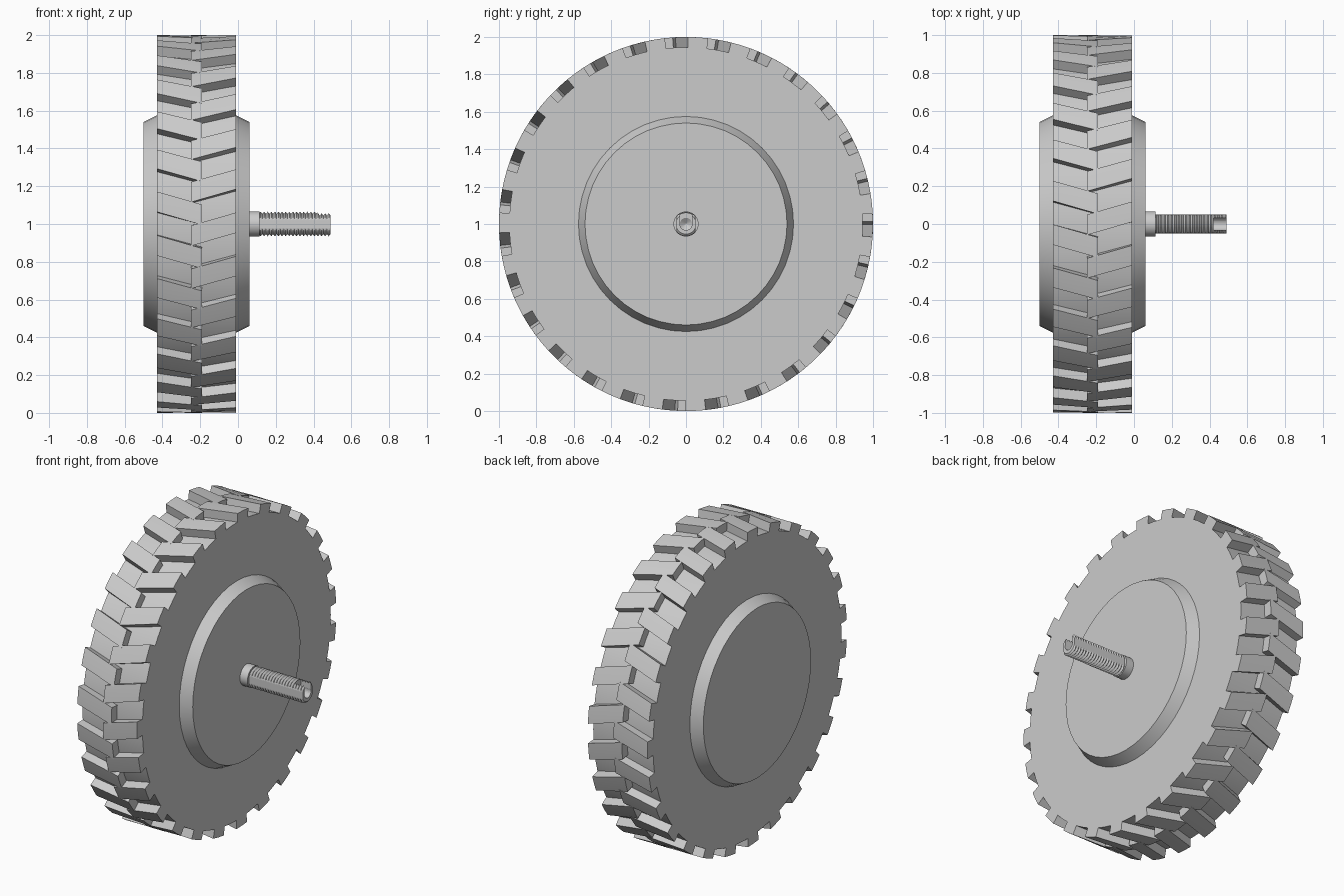
import bpy, bmesh
from math import sin, cos, pi, radians

if "Cube" in bpy.data.objects:
    bpy.data.objects.remove(bpy.data.objects["Cube"], do_unlink=True)

grey = bpy.data.materials.new("light_grey")
grey.use_nodes = True
grey.diffuse_color = (0.6, 0.6, 0.6, 1)
grey.node_tree.nodes["Principled BSDF"].inputs["Base Color"].default_value = (0.6, 0.6, 0.6, 1)


def polar(x, r, a, flat=1):
    """Point around the wheel axis; flat limits the half width in y."""
    return (x, max(-flat, min(flat, r * cos(a))), 1 + r * sin(a))


def finish(name, bm):
    bmesh.ops.recalc_face_normals(bm, faces=bm.faces)
    mesh = bpy.data.meshes.new(name)
    bm.to_mesh(mesh)
    bm.free()
    mesh.materials.append(grey)
    ob = bpy.data.objects.new(name, mesh)
    bpy.context.collection.objects.link(ob)
    return ob


def smooth(ob):
    bpy.ops.object.select_all(action="DESELECT")
    ob.select_set(True)
    bpy.context.view_layer.objects.active = ob
    bpy.ops.object.shade_smooth_by_angle(angle=radians(25))


def lathe(name, profile, segs, flat=1):
    """Capped solid turned around the wheel axis from (x, radius) points."""
    bm = bmesh.new()
    rings = [[bm.verts.new(polar(x, r, 2 * pi * i / segs, flat)) for i in range(segs)]
             for x, r in profile]
    for a, b in zip(rings, rings[1:]):
        for i in range(segs):
            j = (i + 1) % segs
            bm.faces.new((a[i], a[j], b[j], b[i]))
    bm.faces.new(rings[0])
    bm.faces.new(rings[-1])
    return finish(name, bm)


# Tyre body and hub
smooth(lathe("tyre_body", [(-0.43, 0.945), (-0.01, 0.945)], 108))
smooth(lathe("hub", [(-0.5, 0.54), (-0.43, 0.575), (-0.01, 0.575), (0.06, 0.54)], 48))


# Tread: two interlocking rows of slanted lugs
def lug_row(name, outer_x, inner_x, centre, count=27, half=3.1, slant=4):
    bm = bmesh.new()
    for k in range(count):
        ends = []
        for x, shift in ((outer_x, 0), (inner_x, slant)):
            mid = centre + shift + 360 * k / count
            top = [polar(x, 1, radians(mid + half * t)) for t in (-1, 0, 1)]
            base = [polar(x, 0.943, radians(mid + half * t)) for t in (1, 0, -1)]
            ends.append([bm.verts.new(p) for p in top + base])
        a, b = ends
        bm.faces.new(a)
        bm.faces.new(b)
        for i in range(6):
            j = (i + 1) % 6
            bm.faces.new((a[i], a[j], b[j], b[i]))
    smooth(finish(name, bm))


lug_row("left_tread_lugs", -0.01, -0.25, 179.6)
lug_row("right_tread_lugs", -0.43, -0.19, 173.2)

# Axle collar
smooth(lathe("axle_collar", [(0.05, 0.067), (0.113, 0.067)], 32))

# Threaded axle with two flat sides
turns, start, end = 20, 0.11, 0.49
pitch = (end - start) / turns
thread = [(start, 0.054)]
for k in range(turns):
    thread += [(start + (k + 0.5) * pitch, 0.065), (start + (k + 1) * pitch, 0.054)]
axle = lathe("threaded_axle", thread, 48, flat=0.05)

# Slot and bore in the axle tip
bore = lathe("bore_cutter", [(0.4, 0.004), (0.42, 0.033), (0.52, 0.033)], 24)
bm = bmesh.new()
bmesh.ops.create_cube(bm, size=1)
for v in bm.verts:
    v.co = (0.47 + v.co.x * 0.1, v.co.y * 0.062, 1.05 + v.co.z * 0.1)
slot = finish("slot_cutter", bm)
for cutter in (bore, slot):
    cut = axle.modifiers.new(cutter.name, "BOOLEAN")
    cut.operation = "DIFFERENCE"
    cut.solver = "EXACT"
    cut.object = cutter
    cutter.hide_render = True
    cutter.hide_viewport = True
